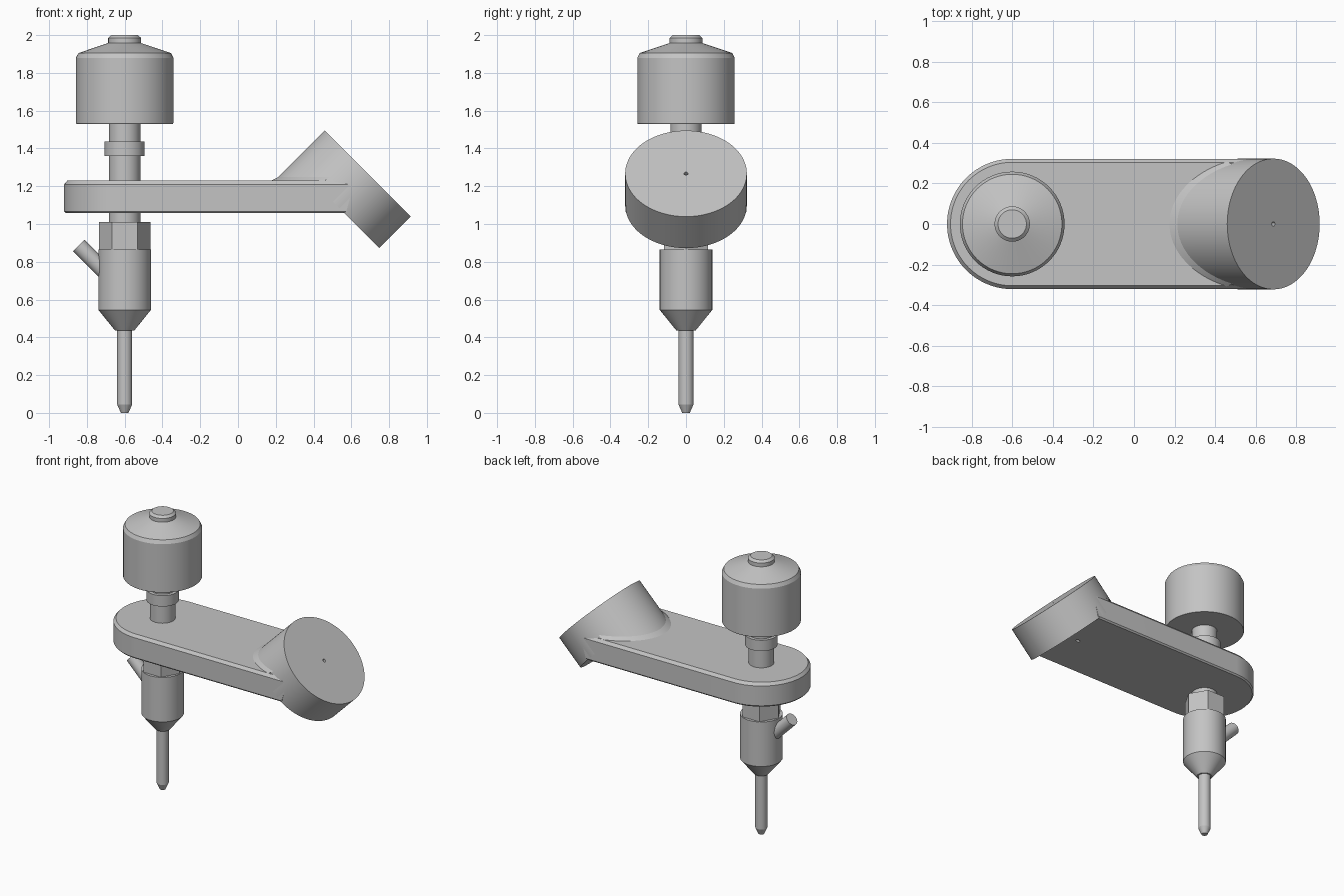
import bpy, bmesh, math
from mathutils import Vector, Matrix

if "Cube" in bpy.data.objects:
    bpy.data.objects.remove(bpy.data.objects["Cube"])

grey = bpy.data.materials.new("plain grey")
grey.diffuse_color = (0.55, 0.55, 0.55, 1)
grey.use_nodes = True
grey.node_tree.nodes["Principled BSDF"].inputs["Base Color"].default_value = grey.diffuse_color
SPX = -0.60          # spindle axis
N = 96


def finish(bm, name, normals=True):
    bmesh.ops.remove_doubles(bm, verts=bm.verts, dist=1e-5)
    if normals:
        bmesh.ops.recalc_face_normals(bm, faces=bm.faces)
    me = bpy.data.meshes.new(name)
    bm.to_mesh(me)
    bm.free()
    me.materials.append(grey)
    ob = bpy.data.objects.new(name, me)
    bpy.context.collection.objects.link(ob)
    return ob


def bridge(bm, a, b):
    n = len(a)
    for i in range(n):
        j = (i + 1) % n
        bm.faces.new((a[i], a[j], b[j], b[i]))


def loft(name, rings):
    """Skin a stack of closed rings and cap both ends."""
    bm = bmesh.new()
    vr = [[bm.verts.new(p) for p in r] for r in rings]
    for a, b in zip(vr, vr[1:]):
        bridge(bm, a, b)
    bm.faces.new(vr[0])
    bm.faces.new(vr[-1])
    return finish(bm, name)


def lathe(name, prof, mat=Matrix.Translation((SPX, 0, 0)), n=64):
    """Turn a (radius, height) profile around a placed axis."""
    return loft(name, [[mat @ Vector((r * math.cos(2 * math.pi * i / n),
                                      r * math.sin(2 * math.pi * i / n), z))
                        for i in range(n)] for r, z in prof])


# turned parts along the spindle
lathe("top_handle", [(0.255, 1.53), (0.258, 1.535), (0.258, 1.88), (0.245, 1.905),
                     (0.087, 1.958), (0.087, 1.985), (0.07, 2.0)])
lathe("shaft", [(0.083, 0.98), (0.083, 1.55)])
lathe("shaft_collar", [(0.106, 1.36), (0.106, 1.438)])
lathe("hex_neck", [(0.136, 0.85), (0.136, 1.01)], n=6)
lathe("nozzle_body", [(0.05, 0.435), (0.139, 0.545), (0.139, 0.865)])
lathe("needle", [(0.02, 0.0), (0.04, 0.045), (0.04, 0.45)], n=48)

# angled side tube
tilt = Matrix.Translation((-0.617, 0, 0.659)) @ Matrix.Rotation(-math.pi / 4, 4, 'Y')
lathe("side_tube", [(0.043, 0), (0.043, 0.32)], tilt, 32)

# arm: rounded left end, slanted right end hidden inside the head
AR, TOP, BOT = 0.321, 1.229, 1.057


def arm_ring(inset, z):
    r = AR - inset
    pts = [(SPX + r * math.cos(a), r * math.sin(a), z)
           for a in (math.pi / 2 + math.pi * i / 48 for i in range(49))]
    xe = 0.57 + 0.05 * (z - BOT) / (TOP - BOT)
    return pts + [(xe, -r, z), (xe, r, z)]


arm = loft("arm", [arm_ring(0.009, BOT), arm_ring(0, BOT + 0.01),
                   arm_ring(0, TOP - 0.02), arm_ring(0.017, TOP)])

# tilted round head
C = Vector((0.687, 0, 1.267))
D = Vector((1, 0, 1)).normalized()
U = Vector((-1, 0, 1)).normalized()
Y = Vector((0, 1, 0))
R, DEPTH, HOLE = 0.322, 0.236, 0.011


def rim(t, r, s=0.0):
    return C + r * (math.cos(t) * U + math.sin(t) * Y) - D * s


def drop(t, r, z):
    """Distance from the head face down to height z."""
    return (rim(t, r).z - z) / D.z


angles = [2 * math.pi * i / N for i in range(N)]
bm = bmesh.new()
ring = lambda f: [bm.verts.new(f(t)) for t in angles]
bore = ring(lambda t: rim(t, HOLE, drop(t, HOLE, BOT)))
inner = ring(lambda t: rim(t, HOLE))
face = ring(lambda t: rim(t, R))
back = ring(lambda t: rim(t, R, DEPTH))
skirt = ring(lambda t: rim(t, R, max(DEPTH, drop(t, R, 1.12))))
for a, b in ((bore, inner), (inner, face), (face, back), (back, skirt)):
    bridge(bm, a, b)
hub = ring(lambda t: rim(t, HOLE, DEPTH))
bridge(bm, back, hub)
finish(bm, "tilted_head")

# small fillet where the head meets the arm top
bm = bmesh.new()
prev = None
for i in range(-60, 61):
    t = math.radians(i * 1.3)
    lo = rim(t, R + 0.014, drop(t, R + 0.014, TOP - 0.001))
    hi = rim(t, R, drop(t, R, TOP + 0.02))
    if abs(lo.y) > AR - 0.012:
        continue
    cur = (bm.verts.new(lo), bm.verts.new(hi))
    if prev:
        bm.faces.new((prev[0], cur[0], cur[1], prev[1])).normal_flip()
    prev = cur
for f in bm.faces:
    f.normal_update()
    if f.normal.z < 0:
        f.normal_flip()
finish(bm, "head_fillet", normals=False)

# pin hole through the arm underside
aim = Matrix.Translation(C) @ Matrix.Rotation(math.pi / 4, 4, 'Y')
cutter = lathe("pin_hole_cutter", [(HOLE, -0.4), (HOLE, 0.1)], aim, 32)
cutter.hide_render = True
cutter.hide_set(True)
cut = arm.modifiers.new("pin_hole", 'BOOLEAN')
cut.operation = 'DIFFERENCE'
cut.solver = 'EXACT'
cut.object = cutter

# smooth shading with sharp edges kept
bpy.ops.object.select_all(action='DESELECT')
for ob in bpy.context.collection.objects:
    if ob.type == 'MESH' and ob != cutter:
        ob.select_set(True)
        bpy.context.view_layer.objects.active = ob
bpy.ops.object.shade_smooth_by_angle(angle=math.radians(20))
